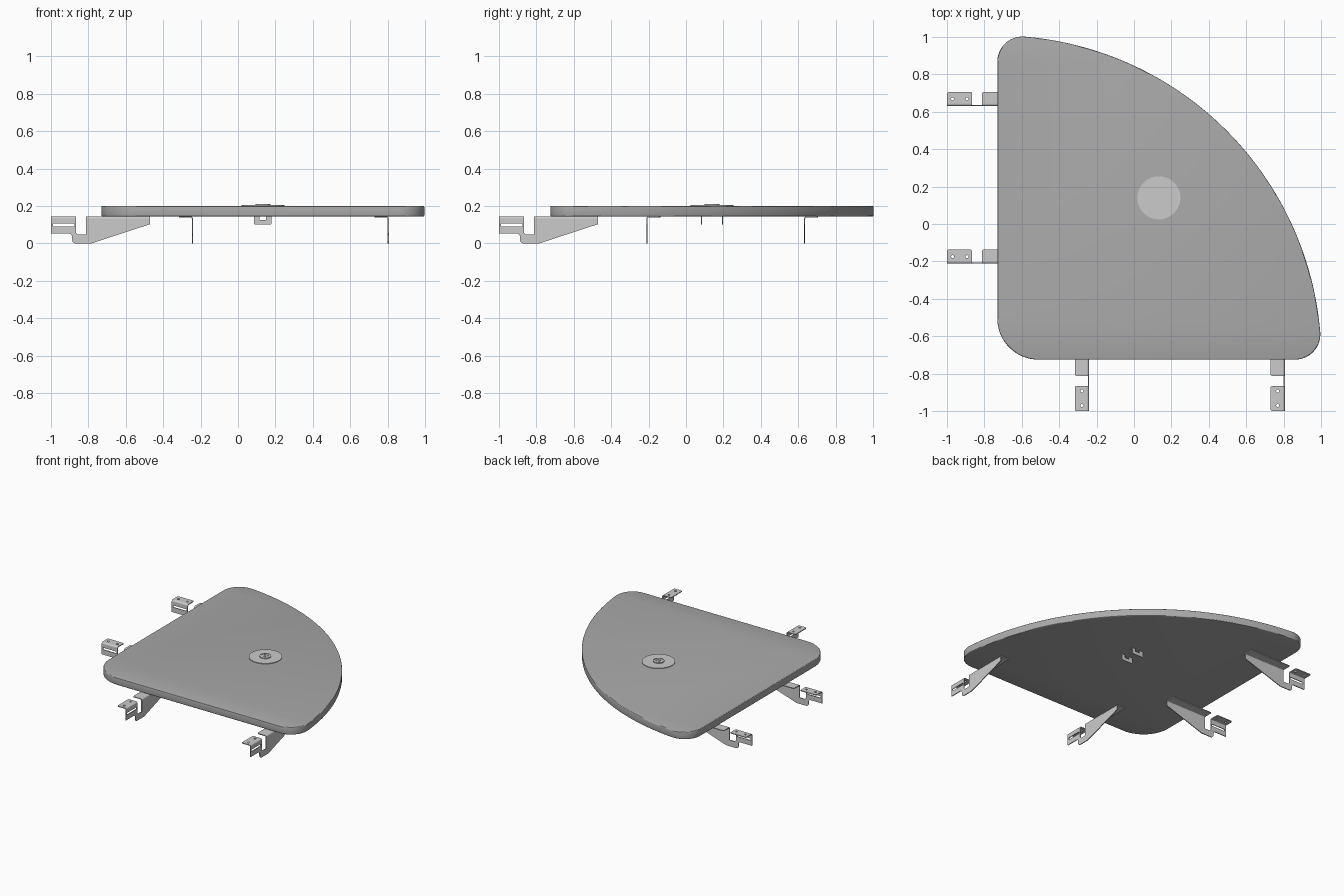
import bpy, bmesh
from math import pi, sin, cos, sqrt, atan2
from mathutils import Matrix

if "Cube" in bpy.data.objects:
    bpy.data.objects.remove(bpy.data.objects["Cube"])

XZ = Matrix.Rotation(pi / 2, 4, 'X')                                   # drawn in x, z
YZ = Matrix(((0, 0, 1, 0), (1, 0, 0, 0), (0, 1, 0, 0), (0, 0, 0, 1)))  # drawn in y, z


def arc(cx, cy, r, a0, a1, n):
    return [(cx + r * cos(a0 + (a1 - a0) * i / n), cy + r * sin(a0 + (a1 - a0) * i / n))
            for i in range(n + 1)]


def circle(cx, cy, r, n=24):
    return arc(cx, cy, r, 0, 2 * pi, n)[:-1]


def rect(x0, y0, x1, y1):
    return [(x0, y0), (x1, y0), (x1, y1), (x0, y1)]


def plate(name, loops, thick, matrix=Matrix(), bevel=0.0):
    """Extruded 2D outline; every loop after the first is a hole."""
    cu = bpy.data.curves.new(name, 'CURVE')
    cu.dimensions, cu.fill_mode = '2D', 'BOTH'
    cu.extrude = thick / 2 - bevel
    cu.bevel_depth, cu.bevel_resolution, cu.offset = bevel, 2, -bevel
    for loop in loops:
        s = cu.splines.new('POLY')
        s.points.add(len(loop) - 1)
        for p, c in zip(s.points, loop):
            p.co = (c[0], c[1], 0, 1)
        s.use_cyclic_u = True
    tmp = bpy.data.objects.new("tmp", cu)
    bpy.context.collection.objects.link(tmp)
    bpy.context.view_layer.update()
    me = bpy.data.meshes.new_from_object(tmp.evaluated_get(bpy.context.evaluated_depsgraph_get()))
    bpy.data.objects.remove(tmp)
    bpy.data.curves.remove(cu)
    me.name = name
    me.transform(matrix)
    bm = bmesh.new()
    bm.from_mesh(me)
    bmesh.ops.remove_doubles(bm, verts=bm.verts, dist=1e-5)
    bmesh.ops.recalc_face_normals(bm, faces=bm.faces)
    bm.to_mesh(me)
    bm.free()
    return me


def add(name, me, matrix=Matrix()):
    ob = bpy.data.objects.new(name, me)
    ob.matrix_world = matrix
    bpy.context.collection.objects.link(ob)
    return ob


def merge(name, meshes):
    bm = bmesh.new()
    for m in meshes:
        bm.from_mesh(m)
        bpy.data.meshes.remove(m)
    me = bpy.data.meshes.new(name)
    bm.to_mesh(me)
    bm.free()
    return me


def up(z):
    return Matrix.Translation((0, 0, z))


# Tabletop: quarter disc with filleted corners
X0, Y0, R, F, C = -0.731, -0.725, 1.733, 0.135, 0.22
d = sqrt((R - F) ** 2 - F ** 2)
a = atan2(F, d)
outline = (arc(X0 + C, Y0 + C, C, pi, 1.5 * pi, 16)
           + arc(X0 + d, Y0 + F, F, -pi / 2, a, 14)
           + arc(X0, Y0, R, a, pi / 2 - a, 56)[1:-1]
           + arc(X0 + F, Y0 + d, F, pi / 2 - a, pi, 14))
top = add("tabletop", plate("tabletop", [outline], 0.056, up(0.1725), 0.006))
mat = bpy.data.materials.new("dark_grey")
mat.diffuse_color = (0.4, 0.4, 0.4, 1)
mat.use_nodes = True
mat.node_tree.nodes["Principled BSDF"].inputs["Base Color"].default_value = mat.diffuse_color
top.data.materials.append(mat)

# Folded sheet bracket: web, bend and flanges
T, B, H, W = 0.006, 0.012, 0.1445, 0.075
web = ([(-1, H - B), (-1, 0.053), (-0.905, 0.053)]
       + arc(-0.905, 0.035, 0.018, pi / 2, 0, 5)[1:]
       + arc(-0.867, 0.02, 0.02, pi, 1.5 * pi, 5)
       + [(-0.785, 0), (-0.47, 0.103), (-0.47, H - B), (-0.812, H - B), (-0.812, 0.047),
          (-0.855, 0.047), (-0.865, 0.057), (-0.865, H - B)])
parts = [plate("web", [web, rect(-0.988, 0.091, -0.875, 0.106)], T,
               Matrix.Translation((0, T / 2, 0)) @ XZ)]
bend = arc(B, H - B, B, pi, pi / 2, 6) + arc(B, H - B, B - T, pi / 2, pi, 6)
for x0, x1, holes in ((-1, -0.865, (-0.97, -0.893)), (-0.812, -0.47, ())):
    tab = [(x0, B), (x1, B), (x1, W - 0.006), (x1 - 0.006, W), (x0 + 0.006, W), (x0, W - 0.006)]
    parts.append(plate("flange", [tab] + [circle(h, 0.038, 0.008, 14) for h in holes],
                       T, up(H - T / 2)))
    parts.append(plate("bend", [bend], x1 - x0, Matrix.Translation(((x0 + x1) / 2, 0, 0)) @ YZ))
bracket = merge("bracket", parts)
smooth = [top]
for name, pos, ang in (("left_bracket_back", (0, 0.631, 0), 0),
                       ("left_bracket_front", (0, -0.212, 0), 0),
                       ("front_bracket_right", (0.806, 0, 0), pi / 2),
                       ("front_bracket_left", (-0.241, 0, 0), pi / 2)):
    smooth.append(add(name, bracket, Matrix.Translation(pos) @ Matrix.Rotation(ang, 4, 'Z')))

# Cable grommet: cover disc, ring, recessed insert with slots
GX, GY = 0.133, 0.14
smooth.append(add("grommet_disc", plate("grommet_disc", [circle(GX, GY, 0.115, 64)], 0.005, up(0.2025))))
smooth.append(add("grommet_ring", plate(
    "grommet_ring", [circle(GX, GY, 0.04, 40), circle(GX, GY, 0.032, 40)], 0.009, up(0.2065))))
slots = [rect(GX - 0.018, GY + 0.007, GX - 0.005, GY + 0.014),
         rect(GX + 0.006, GY + 0.007, GX + 0.017, GY + 0.014),
         rect(GX - 0.013, GY - 0.014, GX + 0.013, GY - 0.006)]
smooth.append(add("grommet_insert", plate(
    "grommet_insert", [circle(GX, GY, 0.032, 40)] + slots, 0.006, up(0.206))))

# Grommet clips hanging under the tabletop
clip = [(0.085, 0.15), (0.085, 0.106), (0.091, 0.1), (0.174, 0.1), (0.18, 0.106), (0.18, 0.15),
        (0.15, 0.15), (0.15, 0.125), (0.116, 0.125), (0.116, 0.15)]
for name, y in (("clip_front", 0.082), ("clip_back", 0.195)):
    add(name, plate(name, [clip], 0.005, Matrix.Translation((0, y, 0)) @ XZ))

# Smooth curved faces, keep hard edges
bpy.ops.object.select_all(action='DESELECT')
for ob in smooth:
    ob.select_set(True)
bpy.context.view_layer.objects.active = top
bpy.ops.object.shade_smooth_by_angle(angle=pi / 6)
